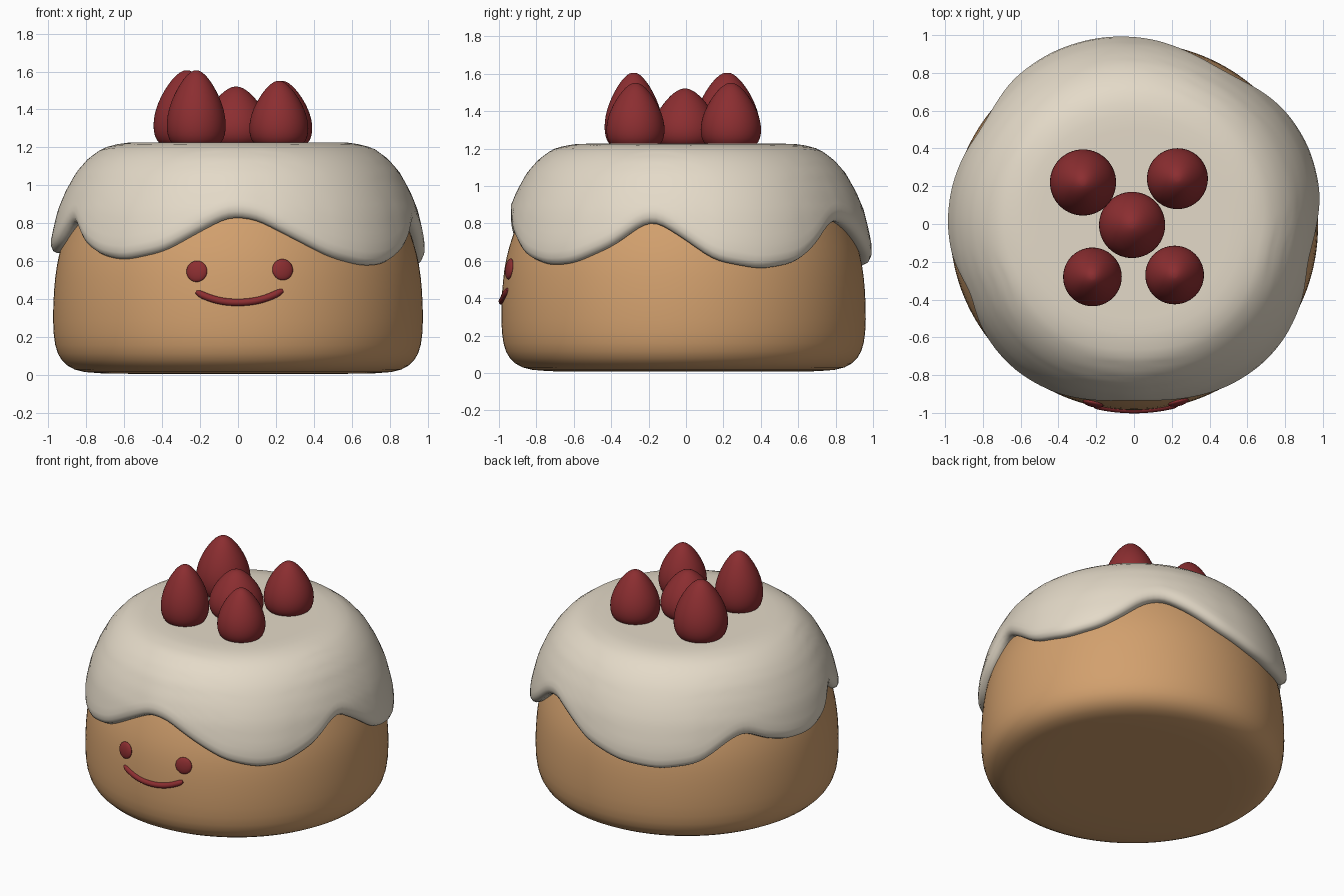
import bpy, bmesh, math

if "Cube" in bpy.data.objects:
    bpy.data.objects.remove(bpy.data.objects["Cube"])


def material(name, rgb):
    m = bpy.data.materials.new(name)
    m.diffuse_color = (*rgb, 1)
    m.use_nodes = True
    m.node_tree.nodes["Principled BSDF"].inputs["Base Color"].default_value = m.diffuse_color
    return m


SPONGE = material("golden sponge", (0.645, 0.352, 0.155))
CREAM = material("cream icing", (0.775, 0.70, 0.578))
RED = material("berry red", (0.26, 0.027, 0.03))


def loft(name, rings, mat, location=(0, 0, 0)):
    """Skin a list of closed rings and fan both ends shut."""
    bm = bmesh.new()
    loops = [[bm.verts.new(p) for p in ring] for ring in rings]
    n = len(loops[0])
    for a, b in zip(loops, loops[1:]):
        for i in range(n):
            bm.faces.new((a[i], a[(i + 1) % n], b[(i + 1) % n], b[i]))
    for loop in (loops[0], loops[-1]):
        z = sum(v.co.z for v in loop) / n
        c = bm.verts.new((0, 0, z))
        for i in range(n):
            bm.faces.new((loop[i], loop[(i + 1) % n], c))
    bmesh.ops.recalc_face_normals(bm, faces=bm.faces)
    for f in bm.faces:
        f.smooth = True
    me = bpy.data.meshes.new(name)
    bm.to_mesh(me)
    bm.free()
    me.materials.append(mat)
    ob = bpy.data.objects.new(name, me)
    ob.location = location
    bpy.context.collection.objects.link(ob)
    return ob


def lathe(name, profile, n, mat, location=(0, 0, 0)):
    rings = [[(r * math.sin(2 * math.pi * i / n), -r * math.cos(2 * math.pi * i / n), z)
              for i in range(n)] for r, z in profile]
    ob = loft(name, rings, mat, location)
    ob.modifiers.new("smooth", 'SUBSURF').levels = 1
    ob.modifiers["smooth"].render_levels = 1
    return ob


def interp(keys, x):
    for (x0, y0), (x1, y1) in zip(keys, keys[1:]):
        if x0 <= x <= x1:
            return y0 + (y1 - y0) * (x - x0) / (x1 - x0)
    return keys[0][1] if x < keys[0][0] else keys[-1][1]


# Cake body: rounded drum, closed under the icing
BODY = [(0.4, 0.008), (0.76, 0.006), (0.87, 0.025), (0.935, 0.075), (0.968, 0.15),
        (0.978, 0.28), (0.972, 0.45), (0.957, 0.58), (0.933, 0.68), (0.898, 0.78),
        (0.865, 0.86), (0.79, 1.0), (0.6, 1.1), (0.2, 1.12)]
BODY_Y = -0.013
lathe("cake_body", BODY, 72, SPONGE, (0, BODY_Y, 0))

# Icing: lower edge height by angle from the front (counter-clockwise)
EDGE = [(-3, .835), (6, .82), (18, .72), (30, .62), (42, .575), (52, .585), (66, .68), (74, .78),
        (79, .82), (90, .71), (99, .60), (114, .555), (127, .59), (136, .68), (144, .79),
        (152, .82), (163, .75), (175, .65), (190, .58), (205, .56), (220, .60), (232, .73),
        (239, .77), (247, .70), (258, .65), (270, .64), (281, .68), (288, .77), (293, .83),
        (302, .70), (312, .63), (322, .605), (336, .65), (348, .76), (357, .835)]
DOME = [(.6, .985), (.70, .98), (.78, .965), (.87, .945), (.97, .905), (1.07, .85),
        (1.14, .79), (1.195, .715), (1.215, .65), (1.225, .58)]
N = 160
edge = [interp(EDGE, -3 + 360 * i / N) for i in range(N)]
for _ in range(3):
    edge = [(edge[i - 1] + 2 * edge[i] + edge[(i + 1) % N]) / 4 for i in range(N)]


def icing_column(e):
    """Points from the top middle, down the dome, round the lip and inwards."""
    drip = (0.83 - e) / 0.26
    re, ze = 0.935 + 0.07 * drip, e + 0.07
    pts = [(0.25, 1.225), (0.5, 1.226)]
    steps = 16
    for k in range(steps + 1):
        u = k / steps
        z = 1.225 + (ze - 1.225) * u ** 1.5
        pts.append((interp(DOME, z) + (re - interp(DOME, ze)) * u * u, z))
    pts += [(re, e + .035), (re - .012, e + .01), (re - .032, e), (re - .06, e + .004), (re - .13, e + .03)]
    return pts


cols = [icing_column(e) for e in edge]
rings = []
for k in range(len(cols[0])):
    ring = []
    for i in range(N):
        a = math.radians(-3 + 360 * i / N)
        r, z = cols[i][k]
        ring.append((r * math.sin(a), -r * math.cos(a), z))
    rings.append(ring)
# the last ring sits inside the body, so its end fan stays hidden
loft("icing", rings, CREAM)

# Berries: pointed eggs (x, y, radius, top height)
EGG = [(.72, 0), (.93, .1), (1.0, .22), (1.0, .35), (.93, .5), (.78, .66), (.56, .82), (.33, .94), (.12, 1)]
BERRIES = [(-.27, .22, .177, 1.605), (.23, .24, .163, 1.55), (-.01, -.005, .177, 1.52),
           (-.22, -.28, .157, 1.605), (.215, -.27, .157, 1.55)]
for i, (x, y, r, top) in enumerate(BERRIES):
    lathe(f"berry_{i + 1}", [(p * r, 1.2 + q * (top - 1.2)) for p, q in EGG], 28, RED, (x, y, 0))


def on_body(x, z):
    """Front surface y of the body at x, z."""
    r = interp([(h, rad) for rad, h in BODY], z)
    return BODY_Y - math.sqrt(r * r - x * x)


# Eyes: flattened balls
for name, x, z in (("left_eye", -.217, .547), ("right_eye", .235, .556)):
    bpy.ops.mesh.primitive_uv_sphere_add(segments=24, ring_count=16, radius=.056,
                                         location=(x, on_body(x, z), z))
    ob = bpy.context.object
    ob.name = name
    ob.scale = (1, .35, 1)
    ob.rotation_euler = (math.radians(-7), 0, math.asin(x / .97))
    bpy.ops.object.shade_smooth()
    ob.data.materials.append(RED)

# Mouth: tube following a smile on the body
cu = bpy.data.curves.new("mouth", 'CURVE')
cu.dimensions = '3D'
cu.bevel_depth = .019
cu.bevel_resolution = 4
cu.use_fill_caps = True
sp = cu.splines.new('POLY')
M = 25
sp.points.add(M - 1)
for i in range(M):
    t = -1 + 2 * i / (M - 1)
    x = .008 + .228 * t
    z = .383 + .06 * abs(t) ** 2.2 + .004 * t
    sp.points[i].co = (x, on_body(x, z) + .004, z, 1)
    sp.points[i].radius = 1 if abs(t) < .9 else 1 - 5 * (abs(t) - .9)
cu.materials.append(RED)
bpy.context.collection.objects.link(bpy.data.objects.new("mouth", cu))
